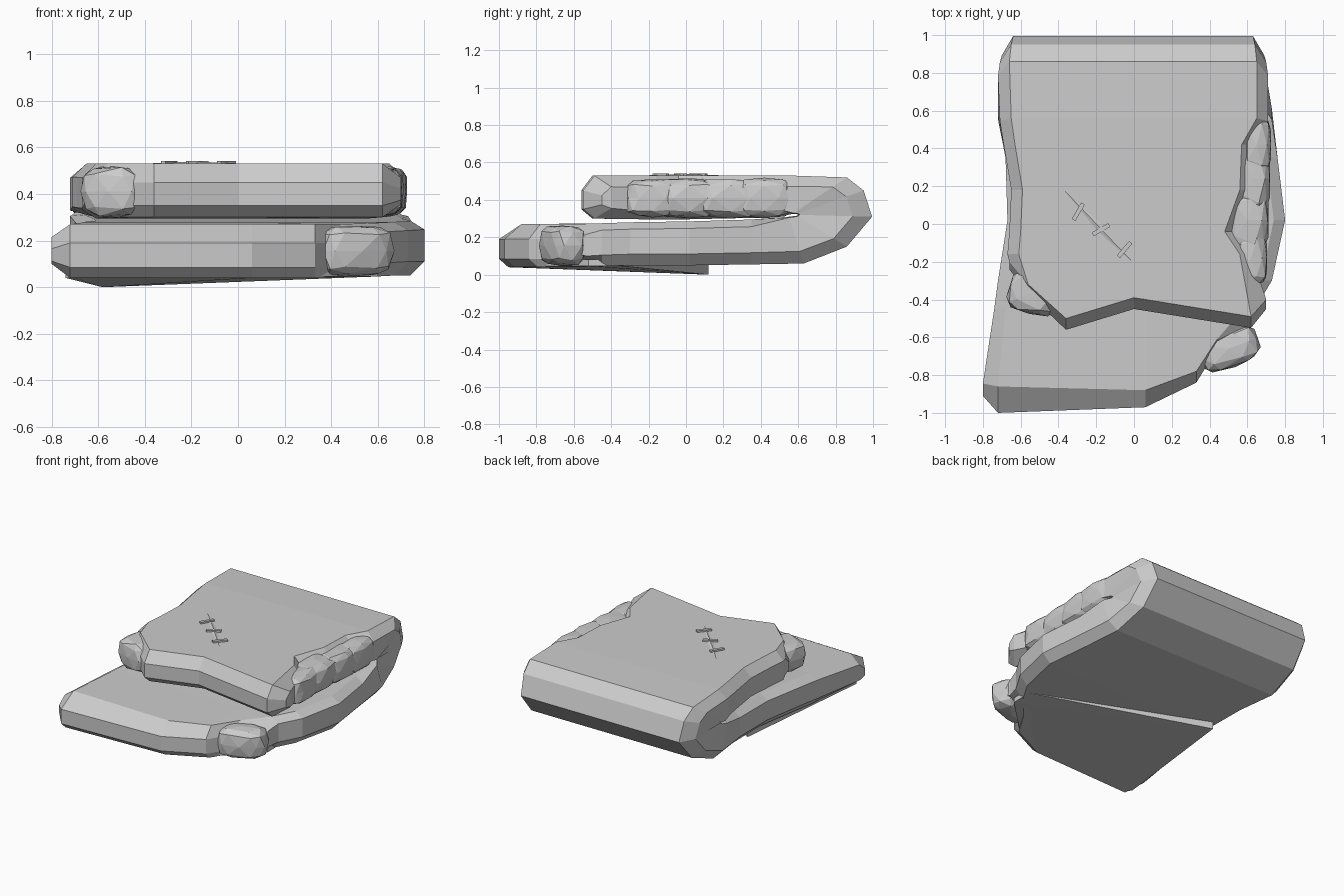
import bpy, bmesh, math, random
from mathutils import Vector, Matrix

random.seed(4)
cube = bpy.data.objects.get("Cube")
if cube:
    bpy.data.objects.remove(cube)

grey = bpy.data.materials.new("cloth_grey")
grey.use_nodes = True
grey.diffuse_color = (0.6, 0.6, 0.6, 1)
grey.node_tree.nodes["Principled BSDF"].inputs["Base Color"].default_value = (0.6, 0.6, 0.6, 1)


def finish(name, bm):
    bmesh.ops.recalc_face_normals(bm, faces=bm.faces)
    mesh = bpy.data.meshes.new(name)
    bm.to_mesh(mesh)
    bm.free()
    mesh.materials.append(grey)
    obj = bpy.data.objects.new(name, mesh)
    bpy.context.collection.objects.link(obj)
    return obj


def hull(name, points):
    bm = bmesh.new()
    for p in points:
        bm.verts.new(p)
    bmesh.ops.convex_hull(bm, input=bm.verts[:])
    return finish(name, bm)


def lump(name, centre, size, turn=0, jitter=0.05):
    bm = bmesh.new()
    bmesh.ops.create_icosphere(bm, subdivisions=2, radius=1)
    for v in bm.verts:
        # boxy profile with an uneven surface
        v.co = Vector([math.copysign(abs(c) ** 0.6, c) for c in v.co])
        v.co *= 1 + random.uniform(-jitter, jitter)
    bm.transform(Matrix.Translation(centre) @ Matrix.Rotation(math.radians(turn), 4, 'Z')
                 @ Matrix.Diagonal((*size, 1)))
    return finish(name, bm)


# Folded sheet: outer and inner (y, z) at each station, left and right x
low_front = [-0.91, -1.0, -0.97, -0.84, -0.66, -0.58]
low_rim = [-0.84, -0.86, -0.88, -0.78, -0.61, -0.54]
top_front = [-0.24, -0.37, -0.56, -0.45, -0.55, -0.45]
top_rim = [-0.20, -0.32, -0.50, -0.39, -0.49, -0.40]
low_cols = [-0.72, 0.06, 0.33, 0.44]
top_cols = [-0.56, -0.36, 0.0, 0.62]
path = [
    ((-0.45, 0.045), (-0.45, 0.275), -0.74, 0.64),
    ((-0.30, 0.05), (-0.30, 0.28), -0.72, 0.73),
    ((0.02, 0.05), (0.02, 0.285), -0.67, 0.80),
    ((0.35, 0.055), (0.35, 0.295), -0.68, 0.76),
    ((0.63, 0.06), (0.55, 0.31), -0.72, 0.73),
    ((0.86, 0.15), (0.59, 0.315), -0.71, 0.70),
    ((0.995, 0.31), (0.60, 0.32), -0.70, 0.69),
    ((0.95, 0.45), (0.59, 0.325), -0.71, 0.70),
    ((0.86, 0.52), (0.57, 0.325), -0.72, 0.71),
    ((0.56, 0.53), (0.50, 0.31), -0.71, 0.71),
    ((0.42, 0.53), (0.42, 0.305), -0.69, 0.63),
    ((0.18, 0.53), (0.18, 0.30), -0.65, 0.62),
    ((-0.04, 0.53), (-0.04, 0.295), -0.66, 0.54),
    ((-0.16, 0.53), (-0.16, 0.295), -0.67, 0.62),
]

outer, inner = [], []


def add_station(xs, oy, oz, iy, iz, soft=0.24):
    o = [Vector((x, y, oz)) for x, y in zip(xs, oy)]
    i = [Vector((x, y, iz)) for x, y in zip(xs, iy)]
    for c in (0, -1):  # thin, rounded side edges
        o[c], i[c] = o[c].lerp(i[c], 0.26), i[c].lerp(o[c], soft)
    outer.append(o)
    inner.append(i)


low_xs = [-0.80] + low_cols + [0.62]
top_xs = [-0.66] + top_cols + [0.70]
add_station(low_xs, low_front, 0.085, low_front, 0.19)
add_station(low_xs, [y + 0.05 for y in low_front], 0.04, low_rim, 0.27)
for k, ((oy, oz), (iy, iz), xl, xr) in enumerate(path):
    t = min(max((k - 3) / 6, 0), 1)
    cols = [a * (1 - t) + b * t for a, b in zip(low_cols, top_cols)]
    # keep the outer columns next to the rounded sides
    cols[0], cols[3] = xl + 0.06, xr - 0.06
    # the inside of the fold stays pressed shut
    soft = 0.02 if 4 <= k <= 8 else 0.16
    add_station([xl] + cols + [xr], [oy] * 6, oz, [iy] * 6, iz, soft)
add_station(top_xs, top_rim, 0.53, top_rim, 0.30)
add_station(top_xs, top_front, 0.45, top_front, 0.35)

bm = bmesh.new()
O = [[bm.verts.new(p) for p in row] for row in outer]
I = [[bm.verts.new(p) for p in row] for row in inner]
last = len(O) - 1
for k in range(last):
    for c in range(5):
        for g in (O, I):
            bm.faces.new((g[k][c], g[k][c + 1], g[k + 1][c + 1], g[k + 1][c]))
    for c in (0, 5):
        bm.faces.new((O[k][c], I[k][c], I[k + 1][c], O[k + 1][c]))
for k in (0, last):
    for c in range(5):
        bm.faces.new((O[k][c], O[k][c + 1], I[k][c + 1], I[k][c]))
finish("folded_sheet", bm)

# Loose wedge of cloth under the lower layer
rim = [(-0.74, -0.90, 0.04), (-0.70, -0.95, 0.04), (0.06, -0.92, 0.04),
       (0.33, -0.78, 0.045), (0.60, -0.52, 0.046), (0.60, -0.36, 0.048), (-0.58, 0.12, 0.0)]
hull("bottom_flap", rim + [(x, y, 0.08) for x, y, z in rim])

# Stuffing bulging out of the torn corners and side
lump("lower_corner_stuffing", (0.50, -0.66, 0.155), (0.165, 0.10, 0.11), 20)
lump("upper_corner_stuffing", (-0.525, -0.36, 0.41), (0.14, 0.125, 0.11), -15)
for n, (x, y, w, r) in enumerate([(0.62, -0.18, 0.09, 0.15), (0.60, 0.02, 0.11, 0.18),
                                  (0.63, 0.24, 0.09, 0.19), (0.65, 0.42, 0.08, 0.16)]):
    lump(f"side_stuffing_{n + 1}", (x, y, 0.41), (w, r, 0.105))

# Closed rip with three stitches
a, b = Vector((-0.38, 0.19, 0.531)), Vector((0.0, -0.21, 0.531))
side = (b - a).cross(Vector((0, 0, 1))).normalized() * 0.02
mid = (a + b) / 2
hull("rip_seam", [a, b, mid + side, mid - side, mid + Vector((0, 0, 0.008))])
for n, (x, y, angle) in enumerate([(-0.295, 0.065, 60), (-0.175, -0.03, 30), (-0.05, -0.135, 50)]):
    bm = bmesh.new()
    bmesh.ops.create_cube(bm, size=1)
    bm.transform(Matrix.Translation((x, y, 0.534)) @ Matrix.Rotation(math.radians(angle), 4, 'Z')
                 @ Matrix.Diagonal((0.10, 0.022, 0.016, 1)))
    finish(f"stitch_{n + 1}", bm)
